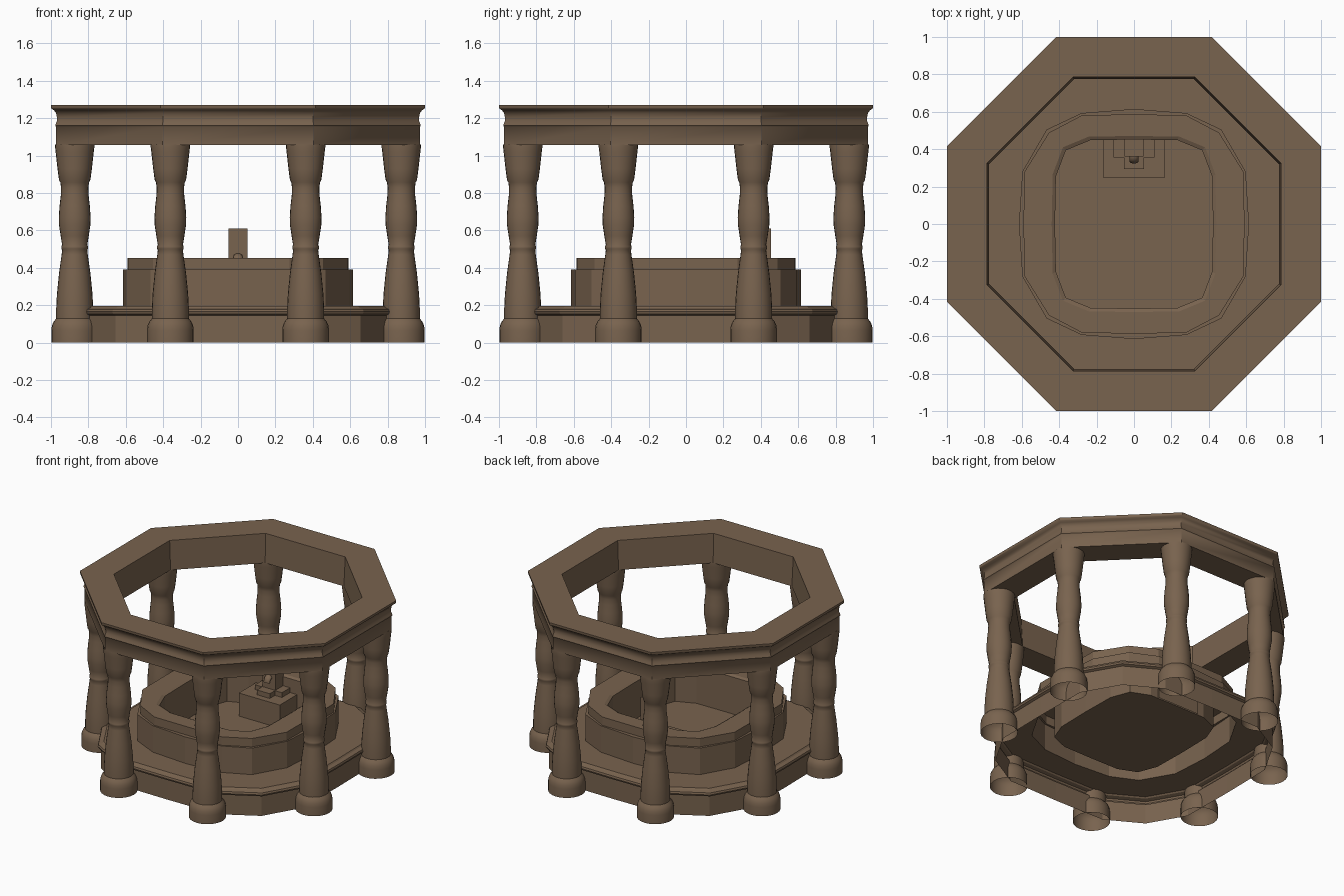
import bpy, bmesh, math

if "Cube" in bpy.data.objects:
    bpy.data.objects.remove(bpy.data.objects["Cube"])

stone = bpy.data.materials.new("brown_stone")
stone.diffuse_color = (0.19, 0.125, 0.077, 1)
stone.use_nodes = True
stone.node_tree.nodes["Principled BSDF"].inputs["Base Color"].default_value = stone.diffuse_color


def finish(name, bm, smooth=False):
    bmesh.ops.recalc_face_normals(bm, faces=bm.faces)
    me = bpy.data.meshes.new(name)
    bm.to_mesh(me)
    bm.free()
    me.materials.append(stone)
    ob = bpy.data.objects.new(name, me)
    bpy.context.collection.objects.link(ob)
    if smooth:
        bpy.ops.object.select_all(action='DESELECT')
        ob.select_set(True)
        bpy.context.view_layer.objects.active = ob
        bpy.ops.object.shade_smooth_by_angle(angle=math.radians(40))
    return ob


def loft(bm, rings, closed=False, cap=False):
    """Bridge rings of equal length with quads."""
    vs = [[bm.verts.new(p) for p in r] for r in rings]
    pairs = list(zip(vs, vs[1:])) + ([(vs[-1], vs[0])] if closed else [])
    for a, b in pairs:
        n = len(a)
        for i in range(n):
            j = (i + 1) % n
            bm.faces.new((a[i], a[j], b[j], b[i]))
    if cap:
        bm.faces.new(vs[-1])


def circle(r, z, n, cx=0, cy=0, start=0.0):
    return [(cx + r * math.cos(start + math.tau * i / n),
             cy + r * math.sin(start + math.tau * i / n), z) for i in range(n)]


def mirrored(q, z, s=1.0):
    """16-sided outline from five points of one quadrant."""
    pts = q + [(-x, y) for x, y in q[-2::-1]]
    pts += [(x, -y) for x, y in pts[-2:0:-1]]
    return [(x * s, y * s, z) for x, y in pts]


def box(name, x, y0, y1, z0, z1):
    bm = bmesh.new()
    loft(bm, [[(-x, y0, z), (x, y0, z), (x, y1, z), (-x, y1, z)] for z in (z0, z1)], cap=True)
    return finish(name, bm)


# Platform and basin: thin shells, open below
base = [(0.81, 0), (0.805, 0.40), (0.655, 0.66), (0.40, 0.805), (0, 0.81)]
wall = [(0.615, 0), (0.597, 0.28), (0.467, 0.505), (0.28, 0.593), (0, 0.615)]
rim = [(0.59, 0), (0.588, 0.275), (0.455, 0.488), (0.275, 0.583), (0, 0.585)]
pool = [(0.44, 0), (0.435, 0.265), (0.38, 0.41), (0.24, 0.468), (0, 0.47)]

bm = bmesh.new()
loft(bm, [mirrored(base, z, s) for s, z in
          ((1.0, 0), (1.0, 0.145), (1.02, 0.153), (1.025, 0.165), (1.02, 0.178),
           (0.99, 0.186), (0.98, 0.195))] + [mirrored(wall, 0.195)])
finish("platform", bm)

bm = bmesh.new()
loft(bm, [mirrored(wall, 0.195), mirrored(wall, 0.39), mirrored(rim, 0.39),
          mirrored(rim, 0.452), mirrored(pool, 0.452), mirrored(pool, 0.442, 0.96),
          mirrored(pool, 0.17, 0.96)], cap=True)
finish("basin", bm)

# Turned columns, open at the bottom
profile = [(0.125, 0), (0.125, 0.065), (0.122, 0.09), (0.113, 0.112), (0.099, 0.128),
           (0.099, 0.18), (0.095, 0.26), (0.084, 0.37), (0.07, 0.47), (0.067, 0.495),
           (0.071, 0.502), (0.071, 0.515), (0.067, 0.522), (0.075, 0.57), (0.084, 0.63),
           (0.085, 0.67), (0.081, 0.73), (0.074, 0.79), (0.073, 0.83), (0.077, 0.857),
           (0.084, 0.87), (0.092, 0.93), (0.102, 1.02), (0.105, 1.045), (0.105, 1.06)]
for k in range(8):
    a = math.pi / 8 + k * math.pi / 4
    bm = bmesh.new()
    loft(bm, [circle(r, z, 24, 0.945 * math.cos(a), 0.945 * math.sin(a)) for r, z in profile])
    finish("column_%d" % (k + 1), bm, True)

# Octagonal moulded beam (values are face distances from the centre)
beam = [(0.775, 1.056), (0.972, 1.056), (0.972, 1.153), (0.977, 1.16), (0.974, 1.17),
        (0.968, 1.185), (0.968, 1.205), (0.973, 1.228), (0.984, 1.242), (0.997, 1.25),
        (1.0, 1.256), (1.0, 1.27), (0.785, 1.27)]
bm = bmesh.new()
loft(bm, [circle(d / math.cos(math.pi / 8), z, 8, start=math.pi / 8) for d, z in beam], closed=True)
finish("octagonal_beam", bm, True)

# Fountain pedestal inside the basin
box("pedestal", 0.167, 0.248, 0.46, 0.17, 0.34)
box("pedestal_step", 0.11, 0.355, 0.46, 0.34, 0.375)
box("spout_tray", 0.053, 0.295, 0.46, 0.34, 0.375)
box("spout_pillar", 0.052, 0.36, 0.455, 0.34, 0.61)

# Curved spout on the pillar
bm = bmesh.new()
rings = []
for i in range(7):
    t = math.pi / 2 * i / 6
    rings.append([(0.025 * math.cos(u),
                   0.365 - 0.03 * math.sin(t) - 0.012 * math.sin(u) * math.sin(t),
                   0.43 + 0.03 * math.cos(t) + 0.018 * math.sin(u) * math.cos(t))
                  for u in (math.tau * j / 10 for j in range(10))])
loft(bm, rings, cap=True)
finish("spout", bm, True)
